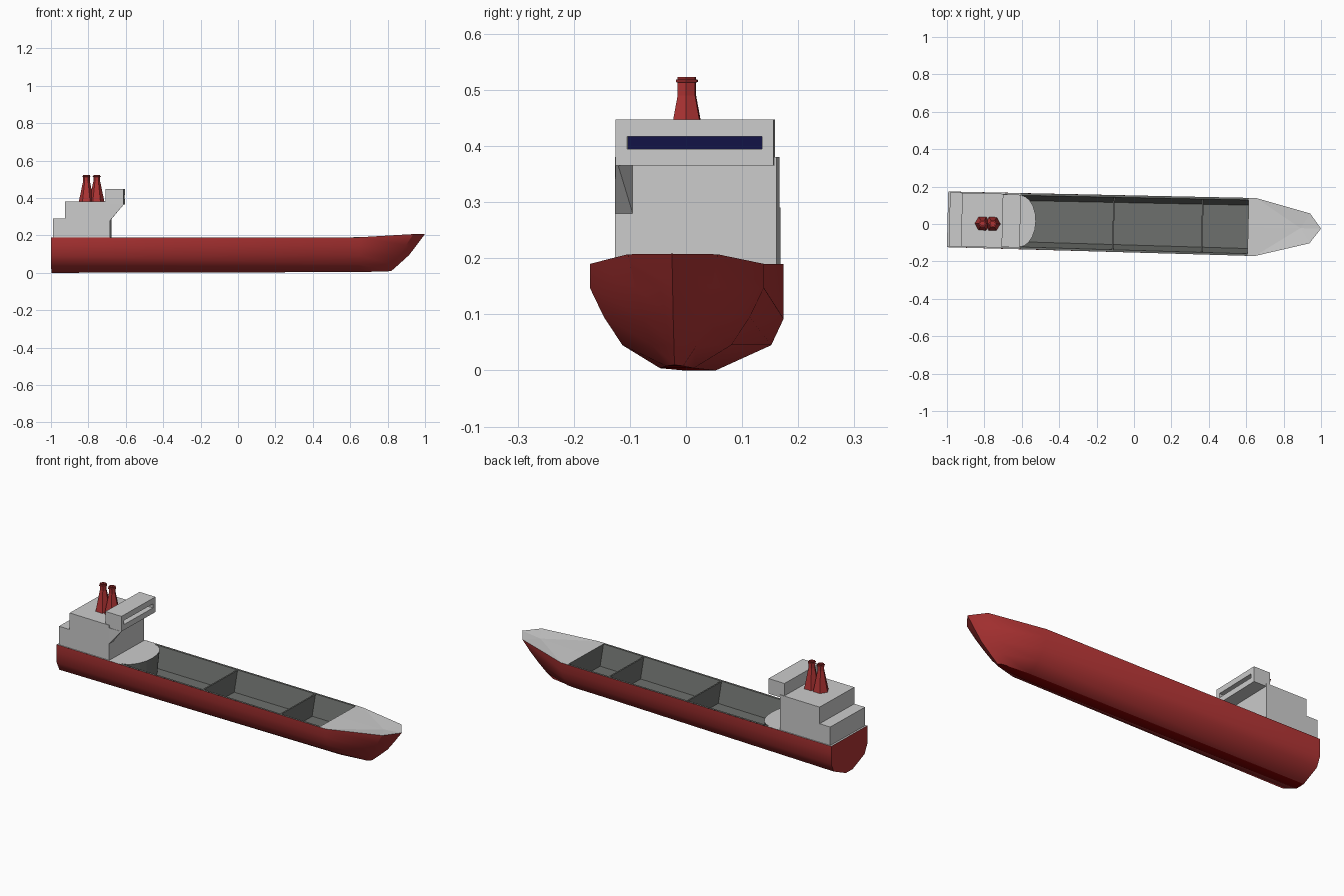
import bpy, bmesh, math
from mathutils import Vector

if "Cube" in bpy.data.objects:
    bpy.data.objects.remove(bpy.data.objects["Cube"])

YAW = -0.025   # the whole ship is turned very slightly about z


def mat(name, rgb):
    m = bpy.data.materials.new(name)
    m.diffuse_color = (*rgb, 1)
    m.use_nodes = True
    m.node_tree.nodes["Principled BSDF"].inputs["Base Color"].default_value = m.diffuse_color
    return m


RED = mat("hull_red", (0.43, 0.034, 0.034))
KEEL = mat("keel_dark_red", (0.22, 0.0, 0.0))
LIGHT = mat("light_grey", (0.60, 0.60, 0.60))
DARK = mat("hold_grey", (0.155, 0.163, 0.153))
NAVY = mat("window_navy", (0.006, 0.006, 0.06))


def finish(name, bm, mats, up=None):
    """Turn a bmesh into an object; 'up' forces open sheets to face upward."""
    bmesh.ops.remove_doubles(bm, verts=bm.verts, dist=1e-5)
    bmesh.ops.recalc_face_normals(bm, faces=bm.faces)
    if up:
        bm.normal_update()
        if sum(f.normal.z * f.calc_area() for f in bm.faces) < 0:
            bmesh.ops.reverse_faces(bm, faces=bm.faces)
    me = bpy.data.meshes.new(name)
    bm.to_mesh(me)
    bm.free()
    for m in mats:
        me.materials.append(m)
    ob = bpy.data.objects.new(name, me)
    ob.rotation_euler.z = YAW
    bpy.context.collection.objects.link(ob)
    return ob


def loft(bm, rings, closed=True):
    loops = [[bm.verts.new(p) for p in r] for r in rings]
    n = len(loops[0])
    for a, b in zip(loops, loops[1:]):
        for i in range(n if closed else n - 1):
            j = (i + 1) % n
            bm.faces.new((a[i], a[j], b[j], b[i]))
    return loops


def sheet(name, polys, m):
    bm = bmesh.new()
    for p in polys:
        bm.faces.new([bm.verts.new(v) for v in p])
    return finish(name, bm, [m], up=True)


def box(name, x0, x1, y0, y1, z0, z1, m):
    bm = bmesh.new()
    bmesh.ops.create_cube(bm, size=1)
    for v in bm.verts:
        v.co = ((x0 + x1) / 2 + v.co.x * (x1 - x0),
                (y0 + y1) / 2 + v.co.y * (y1 - y0),
                (z0 + z1) / 2 + v.co.z * (z1 - z0))
    return finish(name, bm, [m])


def convex(name, pts, m):
    bm = bmesh.new()
    for p in pts:
        bm.verts.new(p)
    bmesh.ops.convex_hull(bm, input=bm.verts)
    return finish(name, bm, [m])


# Hull: half sections (x, half width, z) from keel to gunwale, mirrored
sections = [
    [(-.997, .028, 0), (-.997, .127, .045), (-.997, .149, .092), (-.997, .149, .147), (-.997, .149, .19)],
    [(.65, .030, .004), (.65, .097, .045), (.65, .130, .095), (.65, .155, .147), (.65, .155, .19)],
    [(.80, .015, .008), (.82, .040, .045), (.86, .055, .095), (.90, .068, .147), (.94, .080, .207)],
    [(.82, 0, .010), (.86, 0, .045), (.915, 0, .095), (.955, 0, .147), (1, 0, .208)],
]
bm = bmesh.new()
rings = [[(x, -y, z) for x, y, z in reversed(s)] + list(s) for s in sections[:-1]]
rings.append(list(reversed(sections[-1])) + sections[-1])
loops = loft(bm, rings, closed=False)
bm.faces.new(loops[0])
bmesh.ops.remove_doubles(bm, verts=bm.verts, dist=1e-5)
bmesh.ops.dissolve_degenerate(bm, edges=bm.edges, dist=1e-5)
bmesh.ops.recalc_face_normals(bm, faces=bm.faces)
bm.normal_update()
for f in bm.faces:
    f.material_index = 1 if all(v.co.z < 0.012 for v in f.verts) else 0
hull = finish("hull", bm, [RED, KEEL])
bm = bmesh.new()
bm.from_mesh(hull.data)
back = min(bm.faces, key=lambda f: f.calc_center_median().x)
if back.normal.x > 0:
    bmesh.ops.reverse_faces(bm, faces=bm.faces)
bm.to_mesh(hull.data)
bm.free()
bpy.context.view_layer.objects.active = hull
hull.select_set(True)
bpy.ops.object.shade_smooth_by_angle(angle=math.radians(35))
hull.select_set(False)

# Cargo hold: sloped walls, flat floor, rounded aft wall
DZ, FZ, FORE, AFT = .19, .08, .61, -.61


def arc(half, z, n=10):
    return [(AFT + .085 * math.sin(math.pi * i / n), half * math.cos(math.pi * i / n), z)
            for i in range(n + 1)]


top = [(FORE, -.144, DZ), (FORE, .144, DZ)] + arc(.138, DZ)
low = [(FORE, -.116, FZ), (FORE, .116, FZ)] + arc(.110, FZ)
bm = bmesh.new()
loops = loft(bm, [top, low])
bm.faces.new(loops[1])
finish("cargo_hold", bm, [DARK], up=True)

# Narrow side decks, aft deck and bow deck
sheet("side_decks", [[(AFT, s * .150, DZ), (FORE, s * .155, DZ), (FORE, s * .144, DZ), (AFT, s * .138, DZ)]
                     for s in (-1, 1)], DARK)
sheet("aft_deck", [[(-.997, -.149, DZ), (AFT, -.150, DZ)] + list(reversed(arc(.138, DZ)))
                   + [(AFT, .150, DZ), (-.997, .149, DZ)]], LIGHT)
tip, mid = (1, 0, .208), (.89, 0, .196)
polys = []
for s in (-1, 1):
    a, b, c = (FORE, s * .155, DZ), (.65, s * .155, DZ), (.94, s * .08, .207)
    polys += [[(FORE, 0, DZ), a, b, mid], [b, c, mid], [c, tip, mid]]
sheet("bow_deck", polys, LIGHT)

# Bulkheads dividing the hold
for i, x in enumerate((-.11, .365)):
    convex(f"bulkhead_{i + 1}", [(x + dx, s * w, z) for dx in (-.004, .004) for s in (-1, 1)
                                 for w, z in ((.141, .188), (.113, FZ))], DARK)

# Deckhouse
box("deckhouse", -.922, -.68, -.144, .144, DZ, .38, LIGHT)
box("aft_house", -.987, -.922, -.144, .144, DZ, .29, LIGHT)

# Bridge with a deep window slot
BX0, BX1, BW = -.705, -.608, .141
box("bridge_lower", BX0, BX1, -BW, BW, .365, .395, LIGHT)
box("bridge_upper", BX0, BX1, -BW, BW, .417, .447, LIGHT)
for side, s in (("left", -1), ("right", 1)):
    ya, yb = sorted((s * .120, s * BW))
    box(f"bridge_end_{side}", BX0, BX1, ya, yb, .395, .417, LIGHT)
box("bridge_back", BX0, -.67, -.120, .120, .395, .417, LIGHT)
box("bridge_window", -.67, -.662, -.120, .120, .395, .417, NAVY)

# Sloping bracket under the bridge end
convex("bridge_bracket", [(BX1, -BW, .365), (BX1, -.136, .365), (-.68, -.144, .365), (-.68, -.144, .28),
                          (-.68, -.112, .28), (-.68, -.112, .365)], LIGHT)

# Two six-sided funnels with a collar and a sunken mouth
profile = [(.041, .38), (.018, .49), (.018, .513), (.0215, .514), (.0215, .518),
           (.018, .519), (.018, .523), (.013, .523), (.013, .505)]
for i, x in enumerate((-.81, -.755)):
    bm = bmesh.new()
    loops = loft(bm, [[(x + r * math.cos(k * math.pi / 3), -.018 + r * math.sin(k * math.pi / 3), z)
                       for k in range(6)] for r, z in profile])
    bm.faces.new(loops[0])
    bm.faces.new(loops[-1])
    finish(f"funnel_{i + 1}", bm, [RED])
